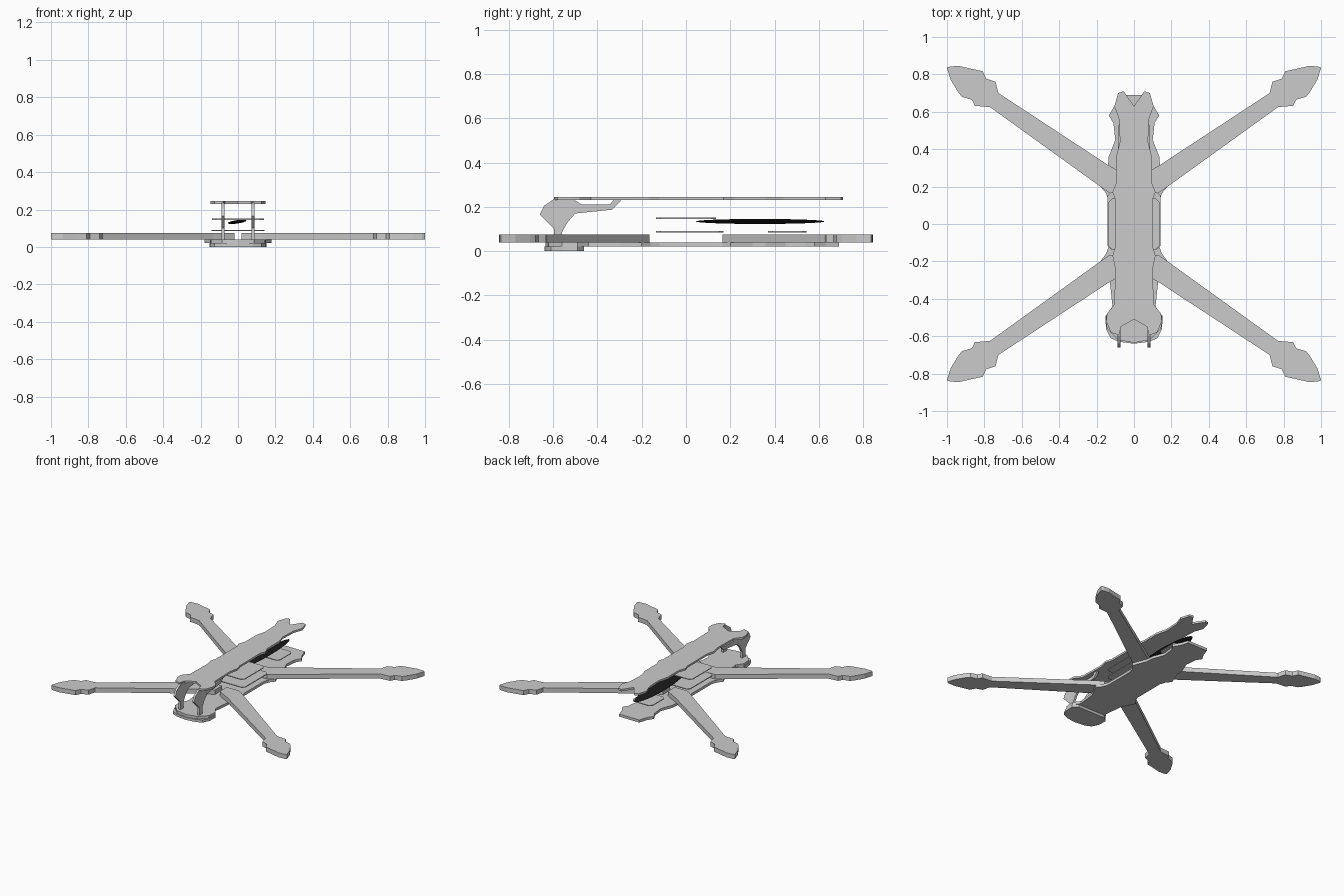
import bpy, bmesh, math
from mathutils import Matrix


def prism(name, pts, lo, hi, side=False):
    """Extrude an outline along z, or (side=True) a y-z outline along x."""
    bm = bmesh.new()
    if side:
        verts = [bm.verts.new((lo, a, b)) for a, b in pts]
        step = (hi - lo, 0, 0)
    else:
        verts = [bm.verts.new((a, b, lo)) for a, b in pts]
        step = (0, 0, hi - lo)
    face = bm.faces.new(verts)
    new = bmesh.ops.extrude_face_region(bm, geom=[face], use_keep_orig=True)
    moved = [g for g in new["geom"] if isinstance(g, bmesh.types.BMVert)]
    bmesh.ops.translate(bm, verts=moved, vec=step)
    bmesh.ops.recalc_face_normals(bm, faces=bm.faces[:])
    mesh = bpy.data.meshes.new(name)
    bm.to_mesh(mesh)
    bm.free()
    obj = bpy.data.objects.new(name, mesh)
    bpy.context.collection.objects.link(obj)
    return obj


def plate(name, half, lo, hi):
    """Left-right symmetric plate from its right-hand outline."""
    left = [(-x, y) for x, y in reversed(half) if x > 0]
    return prism(name, half + left, lo, hi)


# Bottom plate with flared arm clamps
plate("bottom_plate", [
    (0.085, 0.69), (0.105, 0.63), (0.135, 0.58), (0.11, 0.54), (0.10, 0.45),
    (0.135, 0.36), (0.14, 0.30), (0.18, 0.20), (0.15, 0.165), (0.135, 0.12),
    (0.135, -0.12), (0.15, -0.16), (0.18, -0.20), (0.13, -0.30),
    (0.115, -0.44), (0.15, -0.49), (0.145, -0.56), (0.085, -0.62),
    (0, -0.635)], 0.02, 0.04)

# Skid pad under the nose
plate("nose_skid", [
    (0, -0.46), (0.115, -0.46), (0.153, -0.49), (0.15, -0.56), (0.125, -0.61),
    (0.08, -0.63), (0, -0.64)], 0.0, 0.02)

# Top plate, notched at both ends
plate("top_plate", [
    (0, 0.63), (0.055, 0.71), (0.085, 0.70), (0.105, 0.63), (0.08, 0.56),
    (0.075, 0.44), (0.095, 0.36), (0.095, 0.22), (0.115, 0.17), (0.10, 0.13),
    (0.10, -0.12), (0.115, -0.17), (0.10, -0.24), (0.105, -0.43),
    (0.145, -0.48), (0.148, -0.52), (0.125, -0.58), (0.08, -0.595),
    (0.07, -0.55), (0, -0.51)], 0.23, 0.245)

# Four arms with motor mounts
arm = [
    (0.02, 0.165), (0.13, 0.165), (0.18, 0.20), (0.77, 0.625), (0.85, 0.632),
    (0.868, 0.665), (0.92, 0.68), (0.94, 0.705), (0.98, 0.77), (1.0, 0.835),
    (0.985, 0.842), (0.935, 0.845), (0.87, 0.83), (0.81, 0.817),
    (0.79, 0.777), (0.74, 0.76), (0.725, 0.70), (0.13, 0.31), (0.02, 0.25)]
for sx, xn in ((1, "right"), (-1, "left")):
    for sy, yn in ((-1, "front"), (1, "rear")):
        prism(f"arm_{yn}_{xn}", [(sx * x, sy * y) for x, y in arm], 0.04, 0.075)

# Camera side plates
cheek = [
    (-0.595, 0.235), (-0.64, 0.205), (-0.66, 0.165), (-0.595, 0.10),
    (-0.595, 0.04), (-0.56, 0.04), (-0.56, 0.085), (-0.535, 0.13),
    (-0.50, 0.17), (-0.335, 0.187), (-0.295, 0.225), (-0.295, 0.232),
    (-0.325, 0.232), (-0.345, 0.21), (-0.47, 0.21), (-0.51, 0.235)]
for sx, xn in ((1, "right"), (-1, "left")):
    prism(f"camera_side_plate_{xn}", cheek, sx * 0.08 - 0.008, sx * 0.08 + 0.008, True)


def board(name, w, y0, y1, z):
    c = 0.02
    plate(name, [(w - c, y1), (w, y1 - c), (w, y0 + c), (w - c, y0)], z, z + 0.006)


# Stacked circuit boards
board("lower_board", 0.143, -0.135, 0.17, 0.085)
board("upper_board", 0.138, -0.135, 0.135, 0.145)
board("rear_board", 0.085, 0.37, 0.545, 0.085)

# Thin dark tilted blade under the top plate
bpy.ops.mesh.primitive_uv_sphere_add(segments=48, ring_count=32, radius=1)
blade = bpy.context.object
blade.name = "inner_blade"
blade.data.transform(Matrix.Translation((-0.005, 0.335, 0.134))
                     @ Matrix.Rotation(math.radians(-8), 4, 'Y')
                     @ Matrix.Diagonal((0.05, 0.29, 0.009, 1))
                     @ Matrix.Rotation(math.radians(90), 4, 'X'))
mat = bpy.data.materials.new("dark")
mat.diffuse_color = (0.01, 0.01, 0.01, 1)
blade.data.materials.append(mat)
bpy.ops.object.shade_smooth_by_angle()
